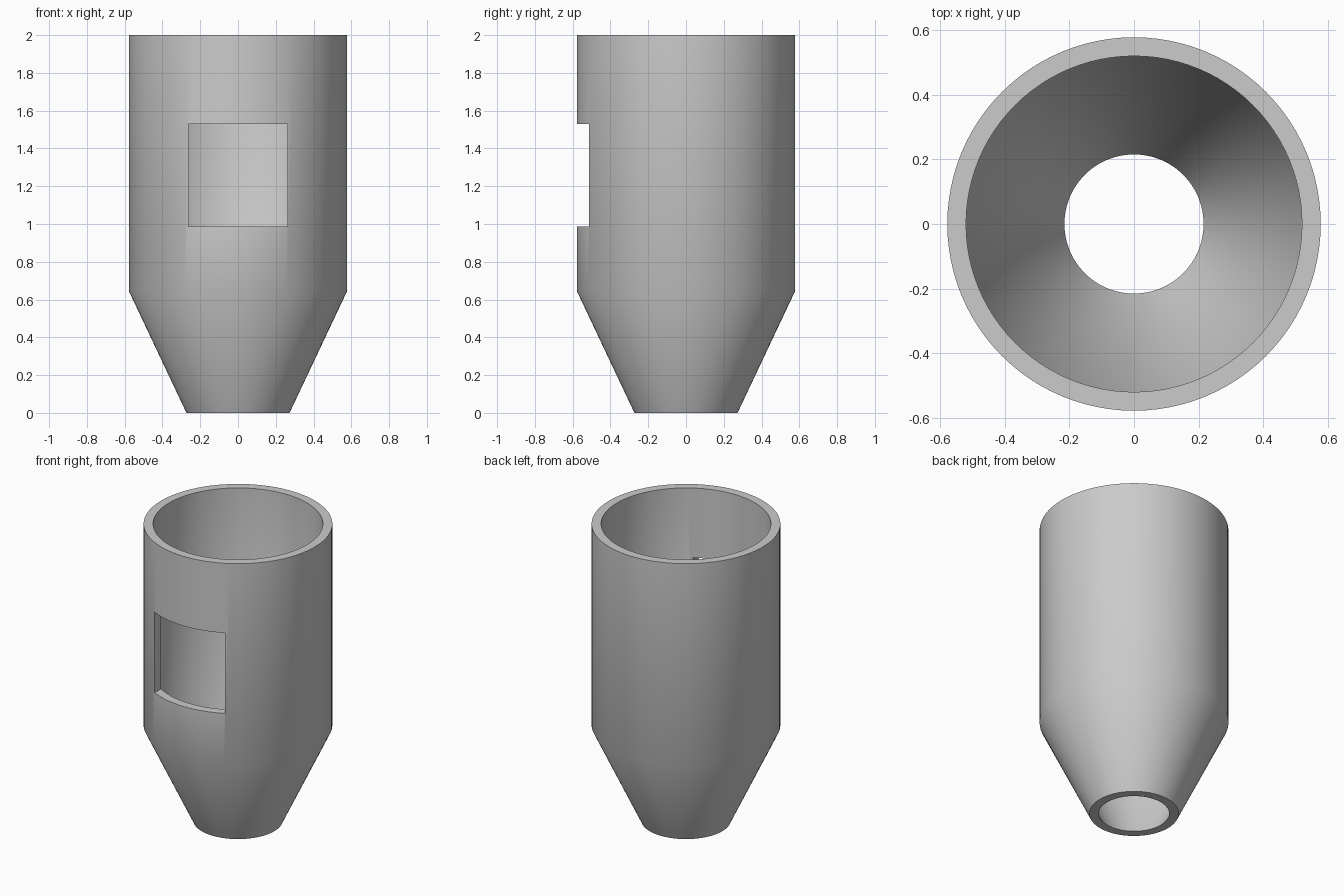
import bpy, bmesh, math

if "Cube" in bpy.data.objects:
    bpy.data.objects.remove(bpy.data.objects["Cube"])

SEGMENTS = 96
# Closed wall section (radius, height): outside going up, inside going down
PROFILE = [(0.273, 0.0), (0.577, 0.643), (0.577, 2.0),
           (0.519, 2.0), (0.519, 0.64), (0.215, 0.0)]
WINDOW_MIN = (-0.262, -0.8, 0.987)
WINDOW_MAX = (0.262, -0.2, 1.53)

grey = bpy.data.materials.new("light grey")
grey.diffuse_color = (0.6, 0.6, 0.6, 1.0)
grey.use_nodes = True
grey.node_tree.nodes["Principled BSDF"].inputs["Base Color"].default_value = grey.diffuse_color


def add_object(name, bm):
    bmesh.ops.recalc_face_normals(bm, faces=bm.faces)
    mesh = bpy.data.meshes.new(name)
    bm.to_mesh(mesh)
    bm.free()
    mesh.materials.append(grey)
    obj = bpy.data.objects.new(name, mesh)
    bpy.context.collection.objects.link(obj)
    return obj


# Hollow tube with tapered lower end
bm = bmesh.new()
rings = []
for i in range(SEGMENTS):
    a = 2 * math.pi * i / SEGMENTS
    rings.append([bm.verts.new((r * math.cos(a), r * math.sin(a), z)) for r, z in PROFILE])
for i in range(SEGMENTS):
    a, b = rings[i], rings[(i + 1) % SEGMENTS]
    for j in range(len(PROFILE)):
        k = (j + 1) % len(PROFILE)
        bm.faces.new((a[j], b[j], b[k], a[k]))
funnel = add_object("funnel_tube", bm)

# Rectangular window cut through the front wall
bm = bmesh.new()
bmesh.ops.create_cube(bm, size=1.0)
for v in bm.verts:
    v.co = [lo if c < 0 else hi for c, lo, hi in zip(v.co, WINDOW_MIN, WINDOW_MAX)]
cutter = add_object("window_cutter", bm)
cutter.hide_render = True

cut = funnel.modifiers.new("window", 'BOOLEAN')
cut.operation = 'DIFFERENCE'
cut.solver = 'EXACT'
cut.object = cutter

bpy.ops.object.select_all(action='DESELECT')
funnel.select_set(True)
bpy.context.view_layer.objects.active = funnel
bpy.ops.object.modifier_apply(modifier=cut.name)
bpy.data.objects.remove(cutter, do_unlink=True)

# Smooth walls, sharp rims and window edges
bpy.ops.object.shade_smooth_by_angle(angle=math.radians(30))
